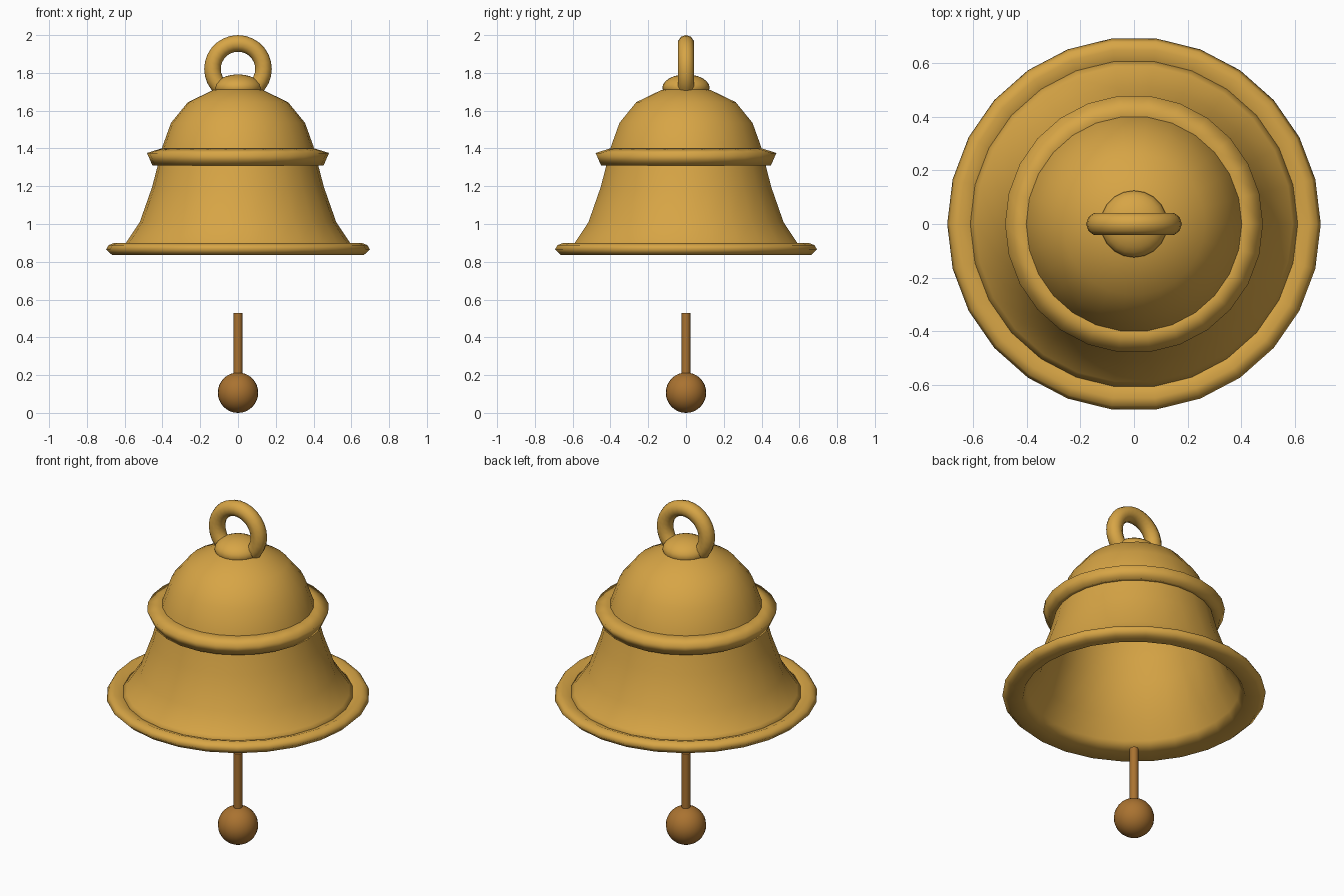
import bpy, math

if "Cube" in bpy.data.objects:
    bpy.data.objects.remove(bpy.data.objects["Cube"])

SEG = 26


def material(name, color):
    m = bpy.data.materials.new(name)
    m.diffuse_color = (*color, 1)
    m.use_nodes = True
    m.node_tree.nodes["Principled BSDF"].inputs["Base Color"].default_value = m.diffuse_color
    return m


brass = material("brass", (0.68, 0.375, 0.06))
bronze = material("bronze", (0.40, 0.17, 0.03))


def finish(obj, name, mat):
    obj.name = name
    obj.data.materials.append(mat)
    obj.data.polygons.foreach_set("use_smooth", [True] * len(obj.data.polygons))
    return obj


def lathe(name, profile, mat):
    """Revolve (radius, z) points, listed counter-clockwise in the r-z plane."""
    verts, faces = [], []
    n = len(profile)
    for i in range(SEG):
        a = 2 * math.pi * i / SEG
        verts += [(r * math.cos(a), r * math.sin(a), z) for r, z in profile]
    for i in range(SEG):
        j = (i + 1) % SEG
        for k in range(n - 1):
            faces.append((i * n + k, j * n + k, j * n + k + 1, i * n + k + 1))
    me = bpy.data.meshes.new(name)
    me.from_pydata(verts, [], faces)
    obj = bpy.data.objects.new(name, me)
    bpy.context.collection.objects.link(obj)
    return finish(obj, name, mat)


# Bell shell: inner wall from the crown down, then outer wall back up
outer = [(0.62, 0.875), (0.593, 0.90), (0.52, 1.01), (0.455, 1.195), (0.425, 1.31),
         (0.40, 1.41), (0.355, 1.535), (0.265, 1.645), (0.13, 1.71), (0.001, 1.73)]
inner = [(0.001, 1.70), (0.12, 1.68), (0.245, 1.62), (0.33, 1.52), (0.375, 1.40),
         (0.40, 1.31), (0.43, 1.19), (0.495, 1.00), (0.56, 0.90), (0.59, 0.845)]
lathe("bell_body", inner + outer, brass)

# Rim and waist bands, meeting the shell
lathe("rim_band", [(0.59, 0.845), (0.667, 0.836), (0.698, 0.866), (0.685, 0.888),
                   (0.655, 0.90), (0.612, 0.884)], brass)
lathe("waist_band", [(0.42, 1.318), (0.453, 1.31), (0.482, 1.376), (0.405, 1.40),
                     (0.398, 1.395)], brass)

# Crown cap
bpy.ops.mesh.primitive_uv_sphere_add(segments=20, ring_count=12, radius=1, location=(0, 0, 1.722))
cap = bpy.context.object
cap.scale = (0.125, 0.125, 0.07)
finish(cap, "crown_cap", brass)

# Hanging loop
bpy.ops.mesh.primitive_torus_add(major_segments=28, minor_segments=10, major_radius=0.135,
                                 minor_radius=0.044, location=(0, 0, 1.821),
                                 rotation=(math.pi / 2, 0, 0))
finish(bpy.context.object, "hanging_loop", brass)

# Clapper
bpy.ops.mesh.primitive_cylinder_add(vertices=16, radius=0.023, depth=0.38, location=(0, 0, 0.34))
finish(bpy.context.object, "clapper_rod", bronze)
bpy.ops.object.shade_smooth_by_angle()
bpy.ops.mesh.primitive_uv_sphere_add(segments=24, ring_count=16, radius=0.107, location=(0, 0, 0.107))
finish(bpy.context.object, "clapper_ball", bronze)
